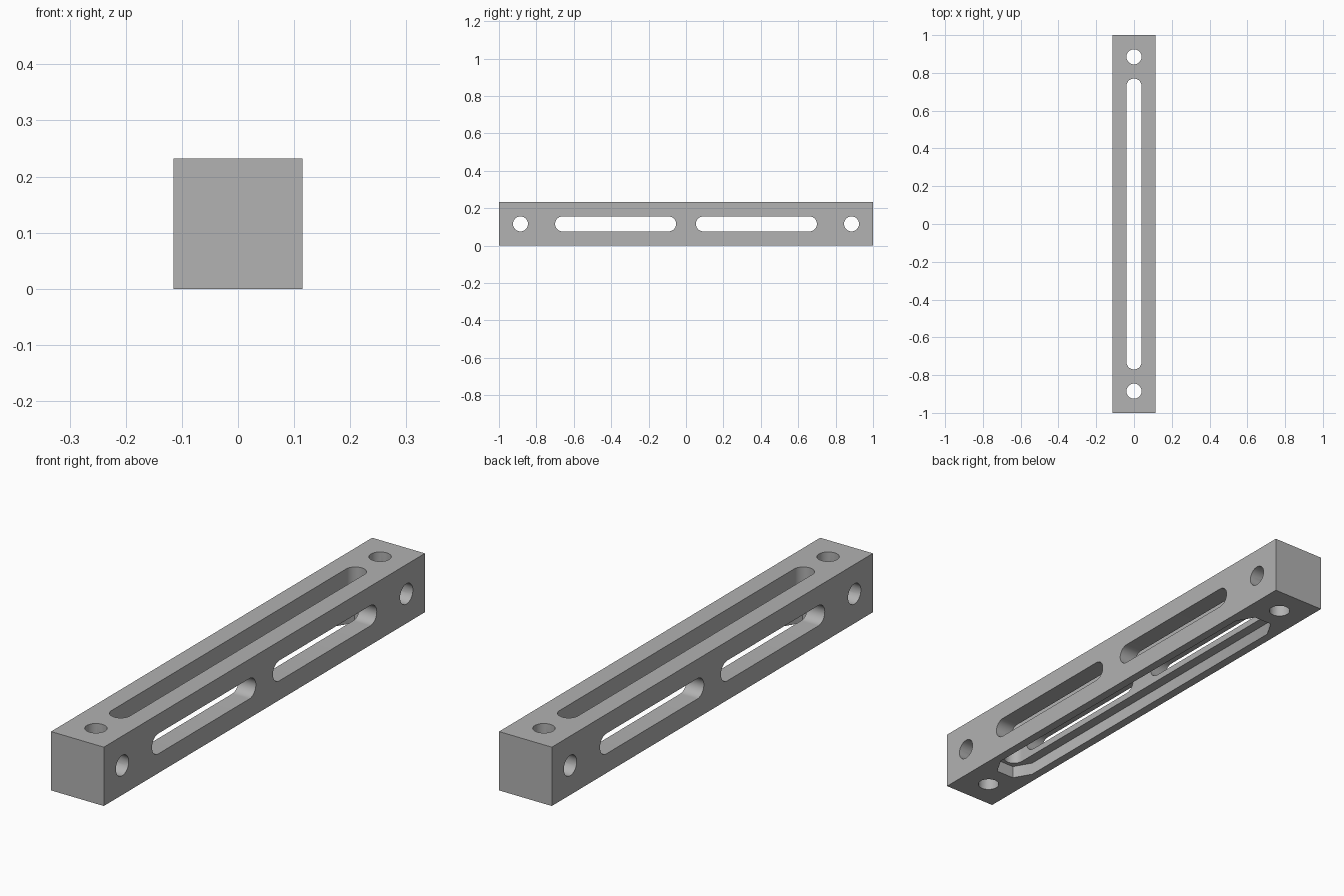
import bpy, bmesh, math
from mathutils import Matrix

if "Cube" in bpy.data.objects:
    bpy.data.objects.remove(bpy.data.objects["Cube"], do_unlink=True)

WIDTH, LENGTH, HEIGHT = 0.23, 2.0, 0.232
HOLE_R = 0.04
HOLE_Y = 0.885
HEX_R = 0.08
MID = HEIGHT / 2

grey = bpy.data.materials.new("plain_grey")
grey.use_nodes = True
colour = (0.445, 0.445, 0.445, 1)
grey.diffuse_color = colour
grey.node_tree.nodes["Principled BSDF"].inputs["Base Color"].default_value = colour


def make_object(name, bm):
    bmesh.ops.recalc_face_normals(bm, faces=bm.faces)
    mesh = bpy.data.meshes.new(name)
    bm.to_mesh(mesh)
    bm.free()
    mesh.materials.append(grey)
    obj = bpy.data.objects.new(name, mesh)
    bpy.context.collection.objects.link(obj)
    return obj


def slot_cutter(name, y0, y1, radius, z0, z1, sides, sideways=False):
    """Prism swept between two arc centres; equal centres give a plain hole."""
    bm = bmesh.new()
    half = sides // 2
    outline = []
    for centre, start in ((y1, 0), (y0, math.pi)):
        for i in range(half + 1):
            a = start + math.pi * i / half
            if y0 == y1 and i == half:
                continue
            outline.append((radius * math.cos(a), centre + radius * math.sin(a), z0))
    face = bm.faces.new([bm.verts.new(p) for p in outline])
    top = bmesh.ops.extrude_face_region(bm, geom=[face])["geom"]
    bmesh.ops.translate(bm, vec=(0, 0, z1 - z0),
                        verts=[g for g in top if isinstance(g, bmesh.types.BMVert)])
    if sideways:
        turn = Matrix.Translation((0, 0, MID)) @ Matrix.Rotation(math.pi / 2, 4, "Y")
        bmesh.ops.transform(bm, matrix=turn, verts=bm.verts)
    obj = make_object(name, bm)
    obj.hide_render = True
    return obj


# Solid beam
bm = bmesh.new()
bmesh.ops.create_cube(bm, size=1)
bmesh.ops.scale(bm, vec=(WIDTH, LENGTH, HEIGHT), verts=bm.verts)
bmesh.ops.translate(bm, vec=(0, 0, MID), verts=bm.verts)
beam = make_object("slotted_beam", bm)

# Long vertical slot and the hexagon-ended nut channel underneath
cutters = [
    slot_cutter("long_slot_cutter", -0.73, 0.73, HOLE_R, -0.1, 0.4, 48),
    slot_cutter("nut_channel_cutter", -0.715, 0.715, HEX_R, -0.1, 0.05, 6),
]
# End holes in both directions and the two side slots
for s in (-1, 1):
    y = s * HOLE_Y
    cutters.append(slot_cutter("upright_hole_cutter", y, y, HOLE_R, -0.1, 0.4, 48))
    cutters.append(slot_cutter("cross_hole_cutter", y, y, HOLE_R, -0.3, 0.3, 48, True))
    ends = sorted((s * 0.093, s * 0.66))
    cutters.append(slot_cutter("side_slot_cutter", *ends, HOLE_R, -0.3, 0.3, 48, True))

for cutter in cutters:
    mod = beam.modifiers.new(cutter.name, "BOOLEAN")
    mod.operation = "DIFFERENCE"
    mod.solver = "EXACT"
    mod.object = cutter

# Keep the cut result and drop the cutters
bpy.context.view_layer.update()
graph = bpy.context.evaluated_depsgraph_get()
result = bpy.data.meshes.new_from_object(beam.evaluated_get(graph))
beam.modifiers.clear()
beam.data = result
result.name = "slotted_beam"
for cutter in cutters:
    bpy.data.objects.remove(cutter, do_unlink=True)
result.materials.clear()
result.materials.append(grey)
for poly in result.polygons:
    poly.material_index = 0

# Smooth bores with crisp edges
bpy.ops.object.select_all(action="DESELECT")
beam.select_set(True)
bpy.context.view_layer.objects.active = beam
bpy.ops.object.shade_smooth_by_angle(angle=math.radians(30))
